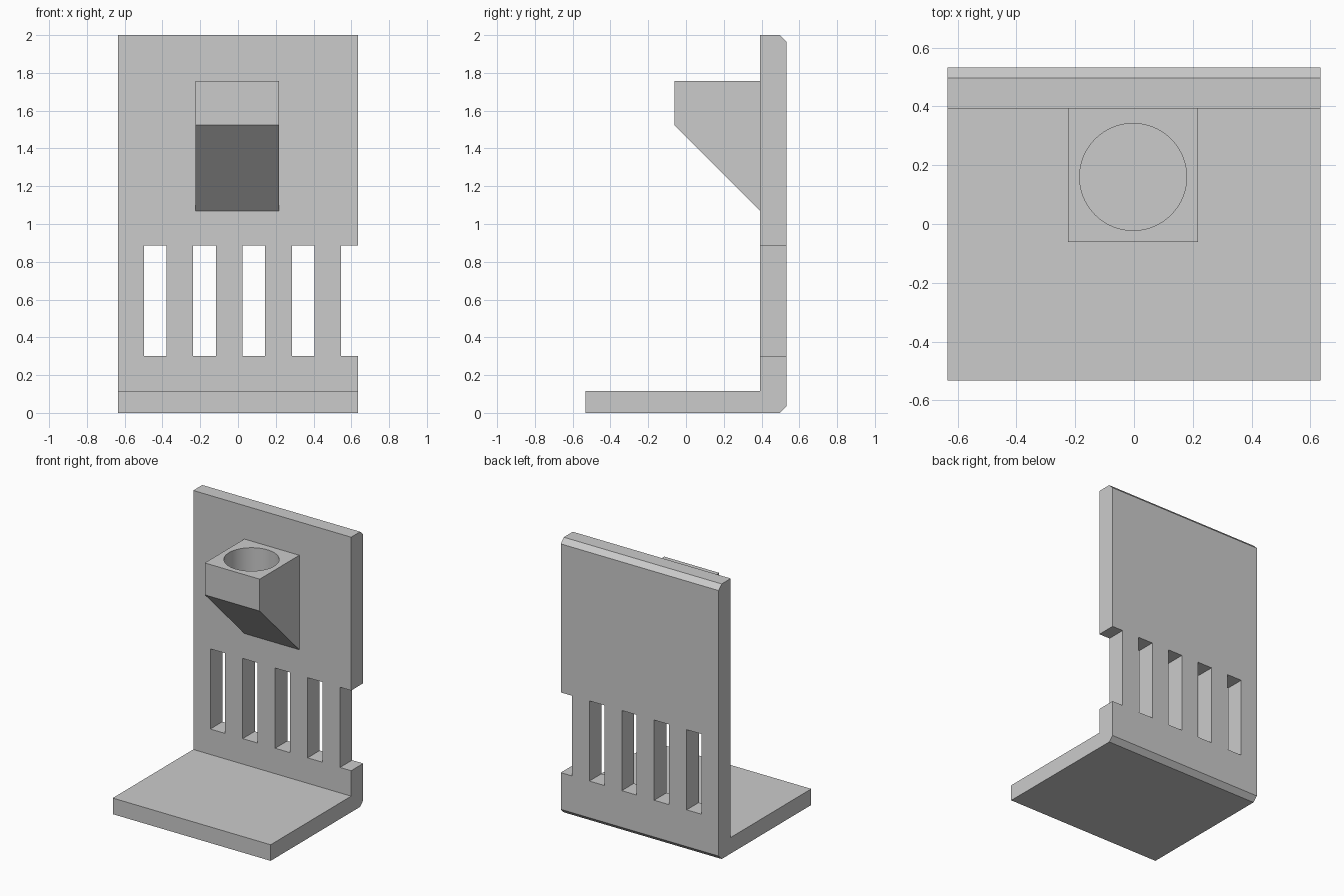
import bpy
import bmesh
from mathutils import Matrix

cube = bpy.data.objects.get("Cube")
if cube:
    bpy.data.objects.remove(cube, do_unlink=True)

grey = bpy.data.materials.new("plain grey")
grey.use_nodes = True
colour = (0.6, 0.6, 0.6, 1)
grey.diffuse_color = colour
grey.node_tree.nodes["Principled BSDF"].inputs["Base Color"].default_value = colour


def finish(name, bm):
    bmesh.ops.recalc_face_normals(bm, faces=bm.faces)
    mesh = bpy.data.meshes.new(name)
    bm.to_mesh(mesh)
    bm.free()
    mesh.materials.append(grey)
    obj = bpy.data.objects.new(name, mesh)
    bpy.context.scene.collection.objects.link(obj)
    return obj


def extrude_side(name, profile, x0, x1):
    """Solid from a (y, z) side profile stretched between x0 and x1."""
    bm = bmesh.new()
    face = bm.faces.new([bm.verts.new((x0, y, z)) for y, z in profile])
    new = bmesh.ops.extrude_face_region(bm, geom=[face])["geom"]
    verts = [v for v in new if isinstance(v, bmesh.types.BMVert)]
    bmesh.ops.translate(bm, verts=verts, vec=(x1 - x0, 0, 0))
    return finish(name, bm)


def cut(obj, cutter):
    cutter.hide_render = True
    mod = obj.modifiers.new("cut", "BOOLEAN")
    mod.operation = "DIFFERENCE"
    mod.solver = "EXACT"
    mod.object = cutter
    bpy.context.view_layer.objects.active = obj
    bpy.ops.object.modifier_apply(modifier=mod.name)
    bpy.data.objects.remove(cutter, do_unlink=True)


# L-shaped stand with chamfered back edges
half_w, half_d, front, base_top, ch = 0.635, 0.532, 0.393, 0.117, 0.035
stand = extrude_side("stand", [
    (-half_d, 0), (half_d - ch, 0), (half_d, ch), (half_d, 2 - ch),
    (half_d - ch, 2), (front, 2), (front, base_top), (-half_d, base_top),
], -half_w, half_w)

# Row of slots, the last one open at the left edge
for i in range(5):
    x = -0.498 + 0.261 * i
    slot = [(0.3, 0.302), (0.6, 0.302), (0.6, 0.885), (0.3, 0.885)]
    cut(stand, extrude_side("slot_cutter", slot, x, x + 0.12))

# Bracket with a sloping underside
holder = extrude_side("holder", [
    (front, 1.07), (front, 1.757), (-0.062, 1.757), (-0.062, 1.525),
], -0.224, 0.218)

# Round pocket in the bracket top
bm = bmesh.new()
bmesh.ops.create_cone(bm, cap_ends=True, segments=64, radius1=0.182,
                      radius2=0.182, depth=0.4,
                      matrix=Matrix.Translation((-0.003, 0.16, 1.73)))
cut(holder, finish("pocket_cutter", bm))

# Smooth pocket wall, crisp edges elsewhere
bpy.ops.object.select_all(action="DESELECT")
holder.select_set(True)
bpy.context.view_layer.objects.active = holder
bpy.ops.object.shade_smooth_by_angle()
